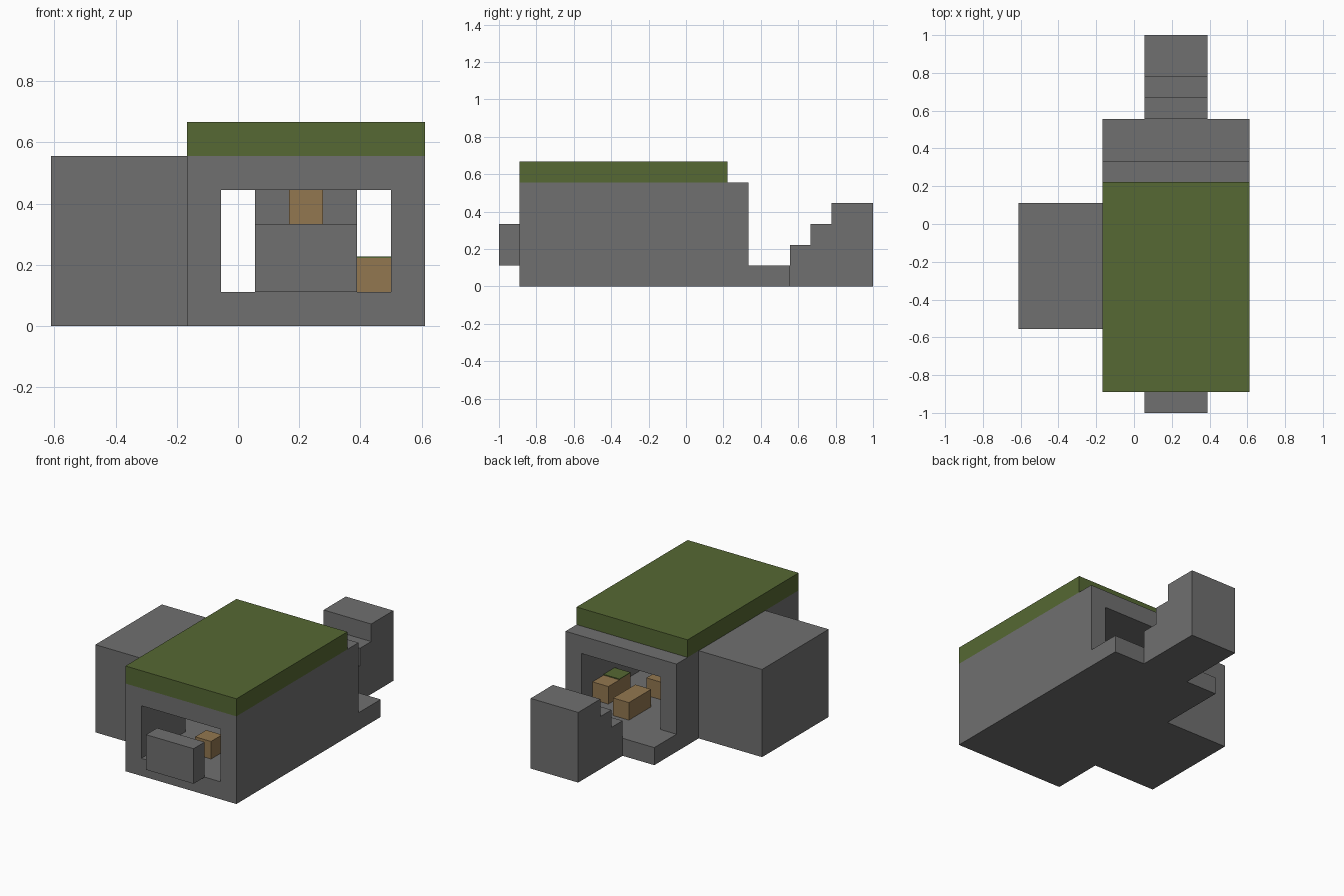
import bpy, bmesh
from mathutils import Vector

if "Cube" in bpy.data.objects:
    bpy.data.objects.remove(bpy.data.objects["Cube"], do_unlink=True)

# One block is a ninth of a unit; block coordinates start at the house's front corner
U = 1 / 9
ORIGIN = Vector((-1.5 * U, -8 * U, 0))


def material(name, color):
    m = bpy.data.materials.new(name)
    m.use_nodes = True
    m.diffuse_color = (*color, 1)
    m.node_tree.nodes["Principled BSDF"].inputs["Base Color"].default_value = (*color, 1)
    return m


stone = material("stone grey", (0.16, 0.16, 0.16))
green = material("moss green", (0.092, 0.138, 0.033))
wood = material("brown wood", (0.29, 0.185, 0.08))


def prism(name, profile, x0, x1, mat):
    """Extrude a (y, z) profile along x, in block units."""
    bm = bmesh.new()
    face = bm.faces.new([bm.verts.new(ORIGIN + U * Vector((x0, y, z))) for y, z in profile])
    side = bmesh.ops.extrude_face_region(bm, geom=[face])["geom"]
    verts = [v for v in side if isinstance(v, bmesh.types.BMVert)]
    bmesh.ops.translate(bm, verts=verts, vec=(U * (x1 - x0), 0, 0))
    bmesh.ops.recalc_face_normals(bm, faces=bm.faces)
    mesh = bpy.data.meshes.new(name)
    bm.to_mesh(mesh)
    bm.free()
    mesh.materials.append(mat)
    obj = bpy.data.objects.new(name, mesh)
    bpy.context.collection.objects.link(obj)
    return obj


def box(name, x, y, z, mat):
    return prism(name, [(y[0], z[0]), (y[1], z[0]), (y[1], z[1]), (y[0], z[1])], *x, mat)


def cut(obj, cutter):
    mod = obj.modifiers.new("cut", "BOOLEAN")
    mod.operation, mod.solver, mod.object = "DIFFERENCE", "EXACT", cutter
    bpy.context.view_layer.objects.active = obj
    bpy.ops.object.modifier_apply(modifier=mod.name)


# Main hall and side room, hollowed and joined by a doorway
hall = box("main_hall", (0, 7), (0, 11), (0, 5), stone)
room = box("side_room", (-4, 0), (3, 9), (0, 5), stone)
hall_space = box("hall_cutter", (1, 6), (-1, 12), (1, 4), stone)
room_space = box("room_cutter", (-3, 1.5), (4, 8), (1, 4), stone)
cut(hall, hall_space)
cut(hall, room_space)
cut(room, room_space)
for helper in (hall_space, room_space):
    bpy.data.objects.remove(helper, do_unlink=True)

# Roof, porch, stairs and the barrier at the front opening
box("green_roof", (0, 7), (0, 10), (5, 6), green)
box("back_porch", (0, 7), (11, 13), (0, 1), stone)
prism("back_stairs", [(13, 0), (17, 0), (17, 4), (15, 4), (15, 3), (14, 3), (14, 2), (13, 2)],
      2, 5, stone)
box("front_barrier", (2, 5), (-1, 0), (1, 3), stone)

# Furniture
box("front_stool", (3, 4), (2, 3), (1, 2), wood)
box("middle_stool", (3, 4), (7, 8), (1, 2), wood)
box("back_bench", (3, 4), (9, 11), (1, 2), wood)
box("bed", (5, 6), (8, 10), (1, 2), wood)
box("bed_blanket", (5, 6), (8, 9), (2, 2.05), green)
box("ceiling_lamp", (3, 4), (5, 6), (3, 4), wood)
